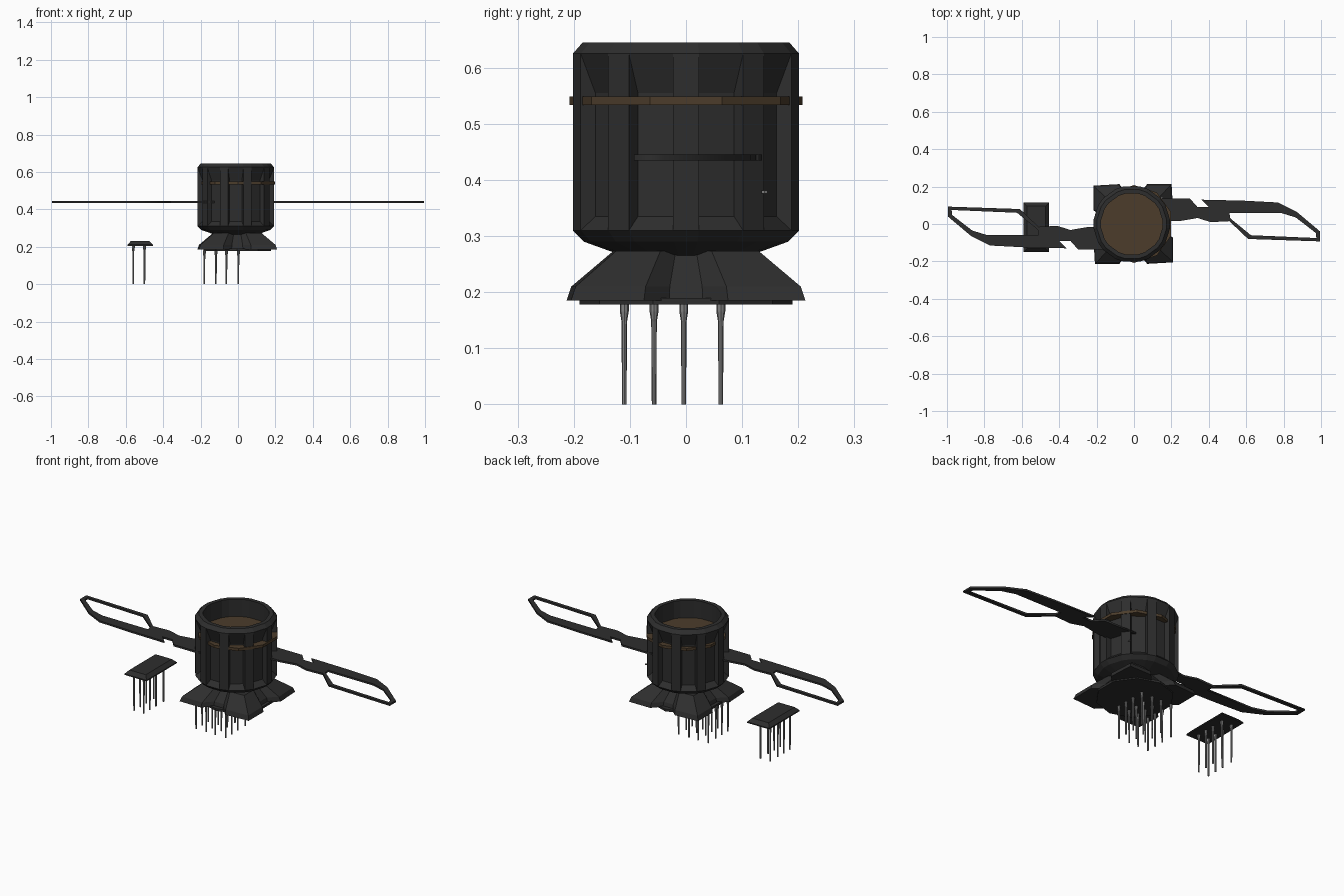
import bpy, bmesh, math

if "Cube" in bpy.data.objects:
    bpy.data.objects.remove(bpy.data.objects["Cube"])


def material(name, rgb):
    m = bpy.data.materials.new(name)
    m.diffuse_color = (*rgb, 1)
    m.use_nodes = True
    m.node_tree.nodes["Principled BSDF"].inputs["Base Color"].default_value = m.diffuse_color
    return m


DARK = material("charcoal", (0.027, 0.027, 0.027))
BROWN = material("dark_bronze", (0.072, 0.046, 0.024))
GREY = material("pin_grey", (0.22, 0.22, 0.22))


def finish(name, bm, mat):
    bmesh.ops.recalc_face_normals(bm, faces=bm.faces)
    me = bpy.data.meshes.new(name)
    bm.to_mesh(me)
    bm.free()
    me.materials.append(mat)
    ob = bpy.data.objects.new(name, me)
    bpy.context.collection.objects.link(ob)
    return ob


def loft(bm, rings):
    """Skin a list of equal-length point rings and cap both ends."""
    vs = [[bm.verts.new(p) for p in r] for r in rings]
    n = len(rings[0])
    bands = []
    for a, b in zip(vs, vs[1:]):
        bands.append([bm.faces.new((a[i], a[(i + 1) % n], b[(i + 1) % n], b[i])) for i in range(n)])
    bm.faces.new(vs[0][::-1])
    bm.faces.new(vs[-1])
    return bands


def circle(r, z, angles, cx=0, cy=0):
    return [(cx + r * math.cos(a), cy + r * math.sin(a), z) for a in angles]


def even(n, turn=0):
    return [math.radians(turn) + 2 * math.pi * i / n for i in range(n)]


# Ribbed hollow drum: ten ribs with a recessed panel between each pair
CX = -0.012
rib = math.radians(6.4)
ang = [math.radians(36 * k) + s * rib for k in range(10) for s in (-1, 1)]
profile = [(0.115, 0.265), (0.186, 0.29), (0.206, 0.31), (0.206, 0.625),
           (0.188, 0.645), (0.166, 0.645), (0.166, 0.53)]
bm = bmesh.new()
bands = loft(bm, [circle(r, z, ang, CX) for r, z in profile])
panels = bands[2][1::2]
bmesh.ops.recalc_face_normals(bm, faces=bm.faces)
bmesh.ops.inset_individual(bm, faces=panels, thickness=0.012, depth=-0.026)
for f in panels:
    for v in f.verts:
        v.co.z = 0.555 if v.co.z > 0.45 else 0.335
finish("drum", bm, DARK)

# Bronze plate: floor of the drum and band between the ribs
bm = bmesh.new()
loft(bm, [circle(0.208, z, even(10, 18)) for z in (0.534, 0.549)])
finish("bronze_plate", bm, BROWN)

# Four-cornered skirt with a notch in the middle of each side
side = [(0.213, -0.205), (0.213, -0.075), (0.165, -0.03), (0.165, 0.03), (0.213, 0.075)]
star = []
for k in range(4):
    c, s = round(math.cos(k * math.pi / 2)), round(math.sin(k * math.pi / 2))
    star += [(x * c - y * s, x * s + y * c) for x, y in side]
bm = bmesh.new()
loft(bm, [[(x * k - 0.004, y * k, z) for x, y in star]
          for k, z in ((1, 0.185), (0.96, 0.21), (0.61, 0.273))])
finish("skirt", bm, DARK)

# Bottom plate
bm = bmesh.new()
loft(bm, [circle(0.19, z, even(10, 18), -0.005) for z in (0.178, 0.19)])
finish("bottom_plate", bm, DARK)

# Side chip with sloped edges
bm = bmesh.new()
loft(bm, [[(-0.523 + sx * (0.068 - d), -0.018 + sy * (0.132 - d), z)
           for sx, sy in ((-1, -1), (1, -1), (1, 1), (-1, 1))]
          for d, z in ((0, 0.205), (0, 0.211), (0.018, 0.23))])
finish("side_chip", bm, DARK)


# Pins
def pins(name, xs, top):
    bm = bmesh.new()
    for x in xs:
        for y in (-0.11, -0.057, -0.004, 0.062):
            loft(bm, [circle(r, z, even(8), x, y) for r, z in
                      ((0.004, 0), (0.005, top - 0.03), (0.008, top - 0.012), (0.008, top + 0.002))])
    finish(name, bm, GREY)


pins("main_pins", (-0.18, -0.118, -0.062, 0.002), 0.178)
pins("chip_pins", (-0.56, -0.5), 0.205)

# Small peg in one drum panel
bm = bmesh.new()
loft(bm, [circle(0.006, z, even(6), 0.148, 0.14) for z in (0.376, 0.381)])
finish("peg", bm, GREY)

# Two flat blades, each with a long window
outline = [(0.08, 0.135), (0.30, 0.135), (0.34, 0.09), (0.40, 0.09), (0.36, 0.13), (0.58, 0.125),
           (0.77, 0.115), (0.87, 0.065), (0.995, -0.04), (0.995, -0.093), (0.61, -0.08),
           (0.51, 0.015), (0.41, 0.01), (0.34, 0.032), (0.24, 0.015), (0.08, 0.015)]
window = [(0.51, 0.06), (0.79, 0.058), (0.865, 0.035), (0.972, -0.048), (0.975, -0.075),
          (0.625, -0.06), (0.515, 0.03)]
for name, s in (("right_blade", 1), ("left_blade", -1)):
    cu = bpy.data.curves.new(name, 'CURVE')
    cu.dimensions = '2D'
    cu.fill_mode = 'BOTH'
    cu.extrude = 0.005
    for pts in (outline, window):
        sp = cu.splines.new('POLY')
        sp.points.add(len(pts) - 1)
        for p, (x, y) in zip(sp.points, pts):
            p.co = (x * s, y * s, 0, 1)
        sp.use_cyclic_u = True
    cu.materials.append(DARK)
    ob = bpy.data.objects.new(name, cu)
    bpy.context.collection.objects.link(ob)
    ob.location.z = 0.44
    bpy.ops.object.select_all(action='DESELECT')
    ob.select_set(True)
    bpy.context.view_layer.objects.active = ob
    bpy.ops.object.convert(target='MESH')
